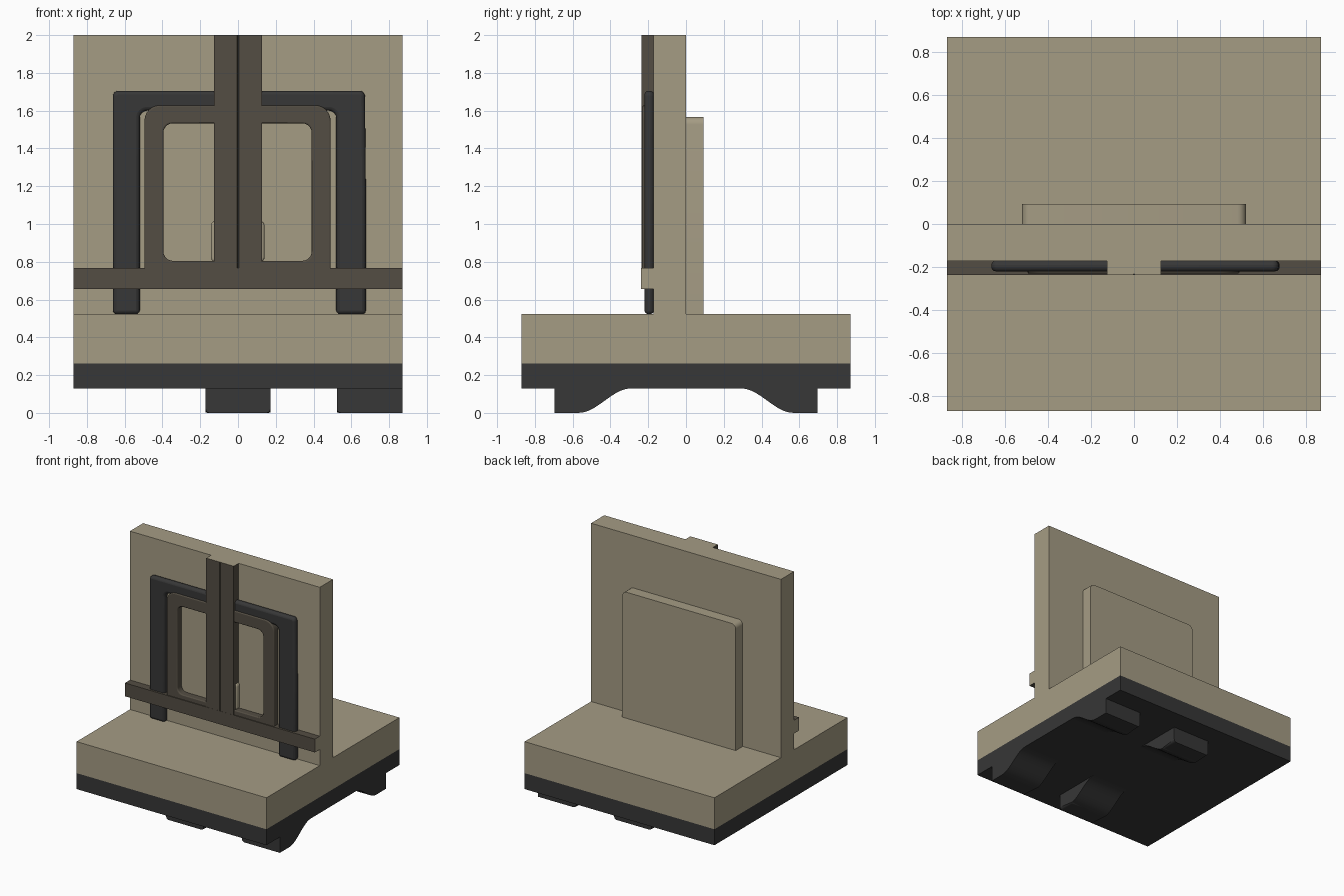
import bpy, bmesh
from math import sin, cos, pi, radians

if "Cube" in bpy.data.objects:
    bpy.data.objects.remove(bpy.data.objects["Cube"])


def material(name, rgb):
    m = bpy.data.materials.new(name)
    m.diffuse_color = (*rgb, 1)
    m.use_nodes = True
    m.node_tree.nodes["Principled BSDF"].inputs["Base Color"].default_value = m.diffuse_color
    return m


TAN = material("tan", (0.376, 0.332, 0.231))
BROWN = material("brown", (0.088, 0.075, 0.056))
DARK = material("dark", (0.038, 0.038, 0.038))


def finish(name, bm, mat, bevel=0, segments=3, angle=50):
    bmesh.ops.recalc_face_normals(bm, faces=bm.faces)
    me = bpy.data.meshes.new(name)
    bm.to_mesh(me)
    bm.free()
    me.materials.append(mat)
    ob = bpy.data.objects.new(name, me)
    bpy.context.collection.objects.link(ob)
    bpy.context.view_layer.objects.active = ob
    ob.select_set(True)
    bpy.ops.object.shade_smooth_by_angle(angle=radians(30))
    ob.select_set(False)
    if bevel:
        b = ob.modifiers.new("bevel", 'BEVEL')
        b.width, b.segments, b.limit_method = bevel, segments, 'ANGLE'
        b.angle_limit = radians(angle)
    return ob


def rounded(x0, x1, z0, z1, r, n=6):
    """Rounded rectangle; r = radii of top right, top left, bottom left, bottom right."""
    pts = []
    for i, (x, z, sx, sz) in enumerate([(x1, z1, -1, -1), (x0, z1, 1, -1),
                                        (x0, z0, 1, 1), (x1, z0, -1, 1)]):
        cx, cz = x + sx * r[i], z + sz * r[i]
        steps = n if r[i] else 0
        for k in range(steps + 1):
            a = i * pi / 2 + (k / n) * pi / 2
            pts.append((cx + r[i] * cos(a), cz + r[i] * sin(a)))
    return pts


def prism(name, pts, lo, hi, mat, axis='y', hole=None, **kw):
    """Extrude a profile along x or y; hole is a loop with the same point count."""
    bm = bmesh.new()

    def ring(loop, d):
        return [bm.verts.new((p, d, q) if axis == 'y' else (d, p, q)) for p, q in loop]

    def strip(a, b):
        for i in range(len(a)):
            j = (i + 1) % len(a)
            bm.faces.new((a[i], a[j], b[j], b[i]))

    a, b = ring(pts, lo), ring(pts, hi)
    strip(a, b)
    if hole:
        c, d = ring(hole, lo), ring(hole, hi)
        strip(c, d)
        strip(a, c)
        strip(b, d)
    else:
        bm.faces.new(a)
        bm.faces.new(b)
    return finish(name, bm, mat, **kw)


def box(name, x0, x1, y0, y1, z0, z1, mat, **kw):
    return prism(name, [(x0, z0), (x1, z0), (x1, z1), (x0, z1)], y0, y1, mat, **kw)


def paint_ends(ob, axis):
    """Ends of a trim bar show the tan wall colour."""
    ob.data.materials.append(TAN)
    for f in ob.data.polygons:
        if abs(f.normal[axis]) > 0.9:
            f.material_index = 1


# base and wall
W = 0.87
box("lower_base", -W, W, -W, W, 0.13, 0.262, DARK)
box("upper_base", -W, W, -W, W, 0.262, 0.523, TAN)
box("wall", -W, W, -0.172, 0, 0.523, 2.0, TAN)
prism("back_panel", rounded(-0.52, 0.52, 0.523, 1.567, (0.04, 0.04, 0, 0)), 0, 0.092, TAN)

# feet: S-curved slope towards the middle, rounded lower side edges
slope = [(0.57 - 0.28 * t / 10, 0.13 * (1 - cos(pi * t / 10)) / 2) for t in range(11)]
for side, sy in (("front", -1), ("back", 1)):
    for where, x0, x1 in (("middle", -0.172, 0.172), ("right", 0.523, 0.87)):
        prof = [(sy * y, z) for y, z in [(0.695, 0.131), (0.695, 0)] + slope]
        foot = prism(f"{side}_{where}_foot", prof, x0, x1, DARK, axis='x')
        bm = bmesh.new()
        bm.from_mesh(foot.data)
        edges = [e for e in bm.edges
                 if all(v.co.z < 0.001 for v in e.verts)
                 and abs(e.verts[0].co.x - e.verts[1].co.x) < 0.001
                 and e.verts[0].co.x < 0.8]
        bmesh.ops.bevel(bm, geom=edges, offset=0.022, segments=3, profile=0.5, affect='EDGES')
        bm.to_mesh(foot.data)
        bm.free()

# dark outer door surround
outer = rounded(-0.663, 0.672, 0.523, 1.705, (0.03, 0.03, 0, 0))
inner = rounded(-0.52, 0.52, 0.523, 1.6, (0.04, 0.04, 0, 0))
top_o, top_i = outer[:14], inner[:14]
arch = [(0.677, 0.523), (0.677, 1.17)] + top_o + [(-0.663, 0.523), (-0.52, 0.523)]
arch += top_i[::-1] + [(0.52, 0.523)]
prism("outer_surround", arch, -0.22, -0.17, DARK, bevel=0.02)

# brown inner frame with rounded opening
prism("inner_frame", rounded(-0.495, 0.49, 0.70, 1.628, (0.08, 0.08, 0.03, 0.03)),
      -0.23, -0.17, BROWN,
      hole=rounded(-0.395, 0.39, 0.805, 1.533, (0.05,) * 4), bevel=0.008)

# trim bars, the upright one with a fine centre groove
rail = box("cross_rail", -W, W, -0.237, -0.17, 0.657, 0.767, BROWN)
paint_ends(rail, 0)
bm = bmesh.new()
section = [(-0.126, -0.17), (-0.126, -0.236), (-0.004, -0.236), (0, -0.23),
           (0.004, -0.236), (0.126, -0.236), (0.126, -0.17)]
low = [bm.verts.new((x, y, 0.76)) for x, y in section]
high = [bm.verts.new((x, y, 2.0)) for x, y in section]
for i in range(7):
    j = (i + 1) % 7
    bm.faces.new((low[i], low[j], high[j], high[i]))
bm.faces.new(low)
bm.faces.new(high)
paint_ends(finish("upright_post", bm, BROWN), 2)

# rounded handle behind the post
prism("handle", rounded(-0.143, 0.14, 0.795, 1.02, (0.03,) * 4), -0.215, -0.17, TAN, bevel=0.012)
